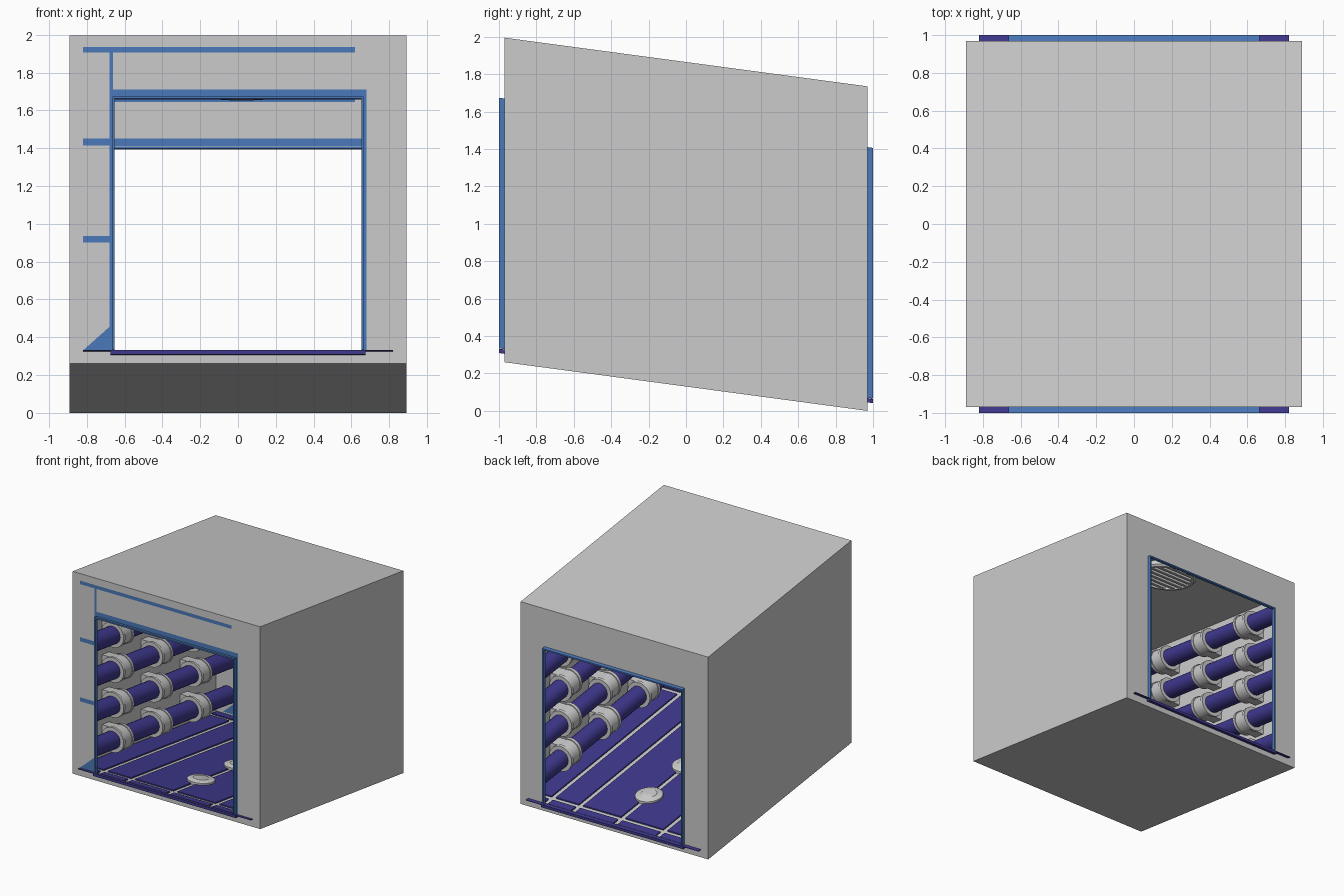
import bpy, bmesh, math
from mathutils import Matrix, Vector

if "Cube" in bpy.data.objects:
    bpy.data.objects.remove(bpy.data.objects["Cube"])

SLOPE = 0.26 / 1.94
HX, HY, H = 0.89, 0.97, 1.735      # corridor half width, half length, height
OX, O0, O1 = 0.66, 0.07, 1.41      # doorway half width, bottom, top


def material(name, rgb):
    m = bpy.data.materials.new(name)
    m.diffuse_color = (*rgb, 1)
    m.use_nodes = True
    m.node_tree.nodes["Principled BSDF"].inputs["Base Color"].default_value = m.diffuse_color
    return m


BLUE = material("blue_trim", (0.07, 0.19, 0.49))
PURPLE = material("purple", (0.05, 0.04, 0.27))


def quad(bm, *pts):
    bm.faces.new([bm.verts.new(p) for p in pts])


def box(bm, x0, x1, y0, y1, z0, z1):
    m = Matrix.Translation(((x0 + x1) / 2, (y0 + y1) / 2, (z0 + z1) / 2))
    m = m @ Matrix.Diagonal((x1 - x0, y1 - y0, z1 - z0, 1))
    bmesh.ops.create_cube(bm, size=1, matrix=m)


def cyl(bm, c, r, depth, axis='Z', r2=None, n=32):
    m = Matrix.Translation(c)
    if axis == 'Y':
        m = m @ Matrix.Rotation(math.pi / 2, 4, 'X')
    bmesh.ops.create_cone(bm, cap_ends=True, segments=n, radius1=r,
                          radius2=r if r2 is None else r2, depth=depth, matrix=m)


def finish(name, bm, mat=None, smooth=False):
    # slope the part so the whole corridor runs downhill to the back
    for v in bm.verts:
        v.co.z += 0.26 - SLOPE * (v.co.y + HY)
    me = bpy.data.meshes.new(name)
    bm.to_mesh(me)
    bm.free()
    if smooth:
        me.shade_smooth()
        me.set_sharp_from_angle(angle=math.radians(35))
    if mat:
        me.materials.append(mat)
    ob = bpy.data.objects.new(name, me)
    bpy.context.collection.objects.link(ob)
    return ob


# outer shell: side walls, roof, underside and two end walls with doorways
bm = bmesh.new()
for x in (-HX, HX):
    quad(bm, (x, -HY, 0), (x, HY, 0), (x, HY, H), (x, -HY, H))
for z in (0, H):
    quad(bm, (-HX, -HY, z), (HX, -HY, z), (HX, HY, z), (-HX, HY, z))
for y in (-HY, HY):
    outer = [(-HX, y, 0), (HX, y, 0), (HX, y, H), (-HX, y, H)]
    inner = [(-OX, y, O0), (OX, y, O0), (OX, y, O1), (-OX, y, O1)]
    for i in range(4):
        j = (i + 1) % 4
        quad(bm, outer[i], outer[j], inner[j], inner[i])
bmesh.ops.remove_doubles(bm, verts=bm.verts, dist=1e-5)
bmesh.ops.recalc_face_normals(bm, faces=bm.faces)
finish("corridor_shell", bm)

# floor base and inner ceiling
bm = bmesh.new()
quad(bm, (-HX, -HY, .05), (HX, -HY, .05), (HX, HY, .05), (-HX, HY, .05))
finish("floor_base", bm)
bm = bmesh.new()
quad(bm, (-HX, HY, 1.66), (HX, HY, 1.66), (HX, -HY, 1.66), (-HX, -HY, 1.66))
finish("ceiling", bm)

# floor panels separated by pale strips
bm = bmesh.new()
xs = [-.89, -.66, -.4, 0, .4, .66, .89]
ys = [-.98, -.87, .87, .98]
for xa, xb in zip(xs, xs[1:]):
    for ya, yb in zip(ys, ys[1:]):
        box(bm, xa + .02, xb - .02, ya + .02, yb - .02, .051, .062)
finish("floor_panels", bm, PURPLE)

# floor discs
bm = bmesh.new()
for y in (-.5, 0, .5):
    cyl(bm, (0, y, .065), .11, .024)
    cyl(bm, (0, y, .081), .11, .008, r2=.095)
    cyl(bm, (0, y, .086), .07, .006, r2=.062)
finish("floor_discs", bm, smooth=True)

# pipes with collars and wall brackets along both sides
pipes, collars, brackets = bmesh.new(), bmesh.new(), bmesh.new()
for sx in (-1, 1):
    for k in range(5):
        z, x = .23 + .3 * k, sx * .77
        cyl(pipes, (x, 0, z), .075, 2 * HY - .01, 'Y', n=24)
        for y in (-.53, 0, .53):
            cyl(collars, (x, y, z), .1, .14, 'Y', n=24)
            for e in (-1, 1):
                cyl(collars, (x, y + e * .06, z), .107, .025, 'Y', n=24)
            xa, xb = sorted((x, sx * .885))
            box(brackets, xa, xb, y - .05, y + .05, z - .095, z + .095)
finish("wall_pipes", pipes, PURPLE, True)
finish("pipe_collars", collars, None, True)
finish("pipe_brackets", brackets)

# round ceiling vent: ring, back plate and slats
cx, cy, r = .02, .42, .25
bm = bmesh.new()
prof = [(r, 1.66), (r, 1.625), (r - .015, 1.61), (r - .035, 1.61), (r - .035, 1.66)]
n = 40
rings = [[bm.verts.new((cx + a * math.cos(i * math.tau / n),
                        cy + a * math.sin(i * math.tau / n), z))
          for i in range(n)] for a, z in prof]
for p, q in zip(rings, rings[1:]):
    for i in range(n):
        j = (i + 1) % n
        bm.faces.new((p[i], q[i], q[j], p[j]))
bmesh.ops.recalc_face_normals(bm, faces=bm.faces)
finish("vent_ring", bm, None, True)
bm = bmesh.new()
for k in range(-3, 4):
    y = k * .058
    w = math.sqrt((r - .03) ** 2 - y * y)
    box(bm, cx - w, cx + w, cy + y - .014, cy + y + .014, 1.615, 1.64)
finish("vent_slats", bm)

# doorway frames and sills at both ends
for s, end in ((-1, "front"), (1, "back")):
    y0, y1 = sorted((s * HY, s * 1.0))
    bm = bmesh.new()
    for sx in (-1, 1):
        xa, xb = sorted((sx * .652, sx * .664))
        box(bm, xa, xb, y0, y1, O0, O1)
    box(bm, -.652, .652, y0, y1, O1 - .012, O1)
    finish(end + "_door_frame", bm, BLUE)
    bm = bmesh.new()
    box(bm, -.675, .675, y0, y1, .045, .066)
    box(bm, -.82, .82, y0, y1, .064, .068)
    finish(end + "_door_sill", bm, PURPLE)

# flat painted trim, repeated at the far end wall
trim = [(-.68, -.66, .07, 1.65), (.66, .68, .07, 1.45), (-.66, .66, 1.41, 1.45),
        (-.82, .62, 1.645, 1.675), (-.82, -.68, 1.155, 1.19), (-.82, -.68, .64, .675)]
for y, end in ((-HY - .002, "front"), (HY - .002, "back")):
    bm = bmesh.new()
    for xa, xb, za, zb in trim:
        quad(bm, (xa, y, za), (xb, y, za), (xb, y, zb), (xa, y, zb))
    bm.faces.new([bm.verts.new(p) for p in
                  ((-.82, y, .07), (-.68, y, .07), (-.68, y, .195))])
    finish(end + "_wall_trim", bm, BLUE)
